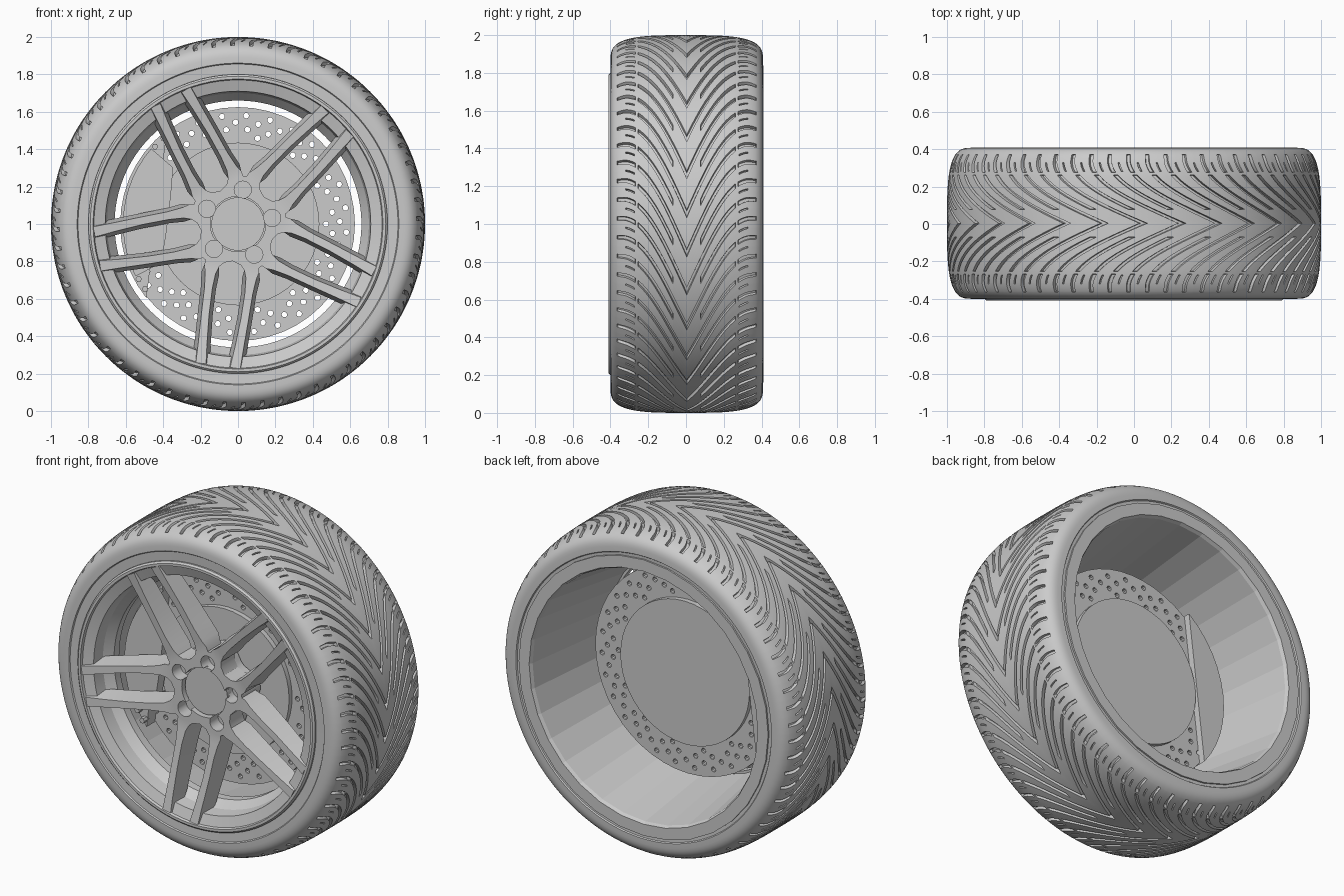
import bpy, bmesh
from math import sin, cos, pi, radians, copysign
from mathutils import Vector

if "Cube" in bpy.data.objects:
    bpy.data.objects.remove(bpy.data.objects["Cube"])


def polar(r, a, y):
    """Point on the wheel, whose axle runs along y at z = 1."""
    return Vector((r * cos(a), y, 1 + r * sin(a)))


def finish(name, bm, smooth=30):
    bmesh.ops.recalc_face_normals(bm, faces=bm.faces)
    mesh = bpy.data.meshes.new(name)
    bm.to_mesh(mesh)
    bm.free()
    if smooth:
        mesh.shade_smooth()
        mesh.set_sharp_from_angle(angle=radians(smooth))
    obj = bpy.data.objects.new(name, mesh)
    bpy.context.collection.objects.link(obj)
    return obj


def skin(bm, rings, close_rings=False):
    """Join equal closed vertex loops with quads."""
    pairs = list(zip(rings, rings[1:]))
    if close_rings:
        pairs.append((rings[-1], rings[0]))
    for a, b in pairs:
        n = len(a)
        for i in range(n):
            j = (i + 1) % n
            bm.faces.new((a[i], a[j], b[j], b[i]))


def lathe(name, profile, steps, smooth=30):
    bm = bmesh.new()
    rings = [[bm.verts.new(polar(r, 2 * pi * i / steps, y)) for i in range(steps)]
             for r, y in profile]
    skin(bm, rings, True)
    return finish(name, bm, smooth)


def prism(bm, outline, y0, y1):
    """Extrude an (x, z) outline along y."""
    rings = []
    for y in (y0, y1):
        rings.append([bm.verts.new((x, y, z)) for x, z in outline])
        bm.faces.new(rings[-1])
    skin(bm, rings)


def circle(r, steps, cx=0, cz=1):
    return [(cx + r * cos(2 * pi * i / steps), cz + r * sin(2 * pi * i / steps))
            for i in range(steps)]


def around(r, a):
    p = polar(r, a, 0)
    return p.x, p.z


def cut(obj, cutter):
    mod = obj.modifiers.new("holes", 'BOOLEAN')
    mod.operation, mod.solver, mod.object = 'DIFFERENCE', 'EXACT', cutter
    bpy.context.view_layer.objects.active = obj
    bpy.ops.object.modifier_apply(modifier=mod.name)
    bpy.data.objects.remove(cutter)
    obj.data.set_sharp_from_angle(angle=radians(30))


# Tyre: grid sheared into chevrons, so that grooves follow its columns
PITCHES, HALF, DEPTH = 30, 0.404, 0.02
# Each groove: centre in the pitch, half width, spans of |y| where it is cut
GROOVES = [
    (0.02, 0.03, ((0.28, 0.32),)),
    (0.26, 0.08, ((0.0, 0.255), (0.275, 0.365))),
    (0.52, 0.03, ((0.28, 0.32),)),
    (0.76, 0.08, ((0.075, 0.255), (0.275, 0.365))),
]


def tread_row(k, y):
    """Angles and radii of one pitch in a row of the tread."""
    t = min(abs(y) / 0.34, 1)
    crown = 0.86 + 0.14 * max(0, 1 - (abs(y) / HALF) ** 3.4) ** 0.3
    shear = 0.5 * sin(t * pi / 2)
    for centre, half, spans in GROOVES:
        half *= 1 - 0.5 * t
        inside = any(a <= abs(y) <= b for a, b in spans)
        for side, low in ((-1.25, 0), (-0.9, 1), (0.9, 1), (1.25, 0)):
            phi = 2 * pi * (k + centre + side * half) / PITCHES
            yield phi + shear, crown - (DEPTH if inside and low else 0)


bm = bmesh.new()
rows = [sin(pi / 2 * i / 26) * HALF for i in range(27)]
for _, _, spans in GROOVES:
    for a, b in spans:
        rows += [a, b, b + 0.004] + ([a - 0.004] if a else [])
rows = sorted({round(y, 4) for y in rows})
rows = [-y for y in reversed(rows[1:])] + rows
rings = []
for y in rows:
    rings.append([bm.verts.new(polar(r, a, y + 0.004))
                  for k in range(PITCHES) for a, r in tread_row(k, y)])
# Sidewalls, stepped in above the beads
for end in (-1, 1):
    for r, y in ((0.855, 0.397), (0.80, 0.394), (0.78, 0.36)):
        ring = [bm.verts.new(polar(r, a, copysign(y, end) + 0.004))
                for k in range(PITCHES) for a, _ in tread_row(k, HALF)]
        if end > 0:
            rings.append(ring)
        else:
            rings.insert(0, ring)
skin(bm, rings, True)
finish("tyre", bm)

# Rim: smooth front lip and faceted, slightly conical barrel
lathe("rim_lip", [(0.80, -0.38), (0.80, -0.40), (0.79, -0.41), (0.775, -0.41),
                  (0.77, -0.395), (0.71, -0.375), (0.70, -0.30), (0.66, -0.25),
                  (0.66, -0.20), (0.78, -0.20)], 96)
lathe("rim_barrel", [(0.67, -0.24), (0.76, 0.39), (0.77, 0.41), (0.84, 0.41),
                     (0.84, 0.38), (0.79, 0.30), (0.72, -0.24)], 32, 0)

# Five twin spokes: sections give radius, inner and outer offset, front, back
SECTIONS = [
    (0.765, 0.065, 0.12, -0.405, -0.34),
    (0.66, 0.075, 0.122, -0.388, -0.28),
    (0.50, 0.086, 0.127, -0.362, -0.24),
    (0.36, 0.088, 0.13, -0.345, -0.21),
    (0.28, 0.082, 0.138, -0.335, -0.20),
    (0.24, 0.068, 0.148, -0.33, -0.20),
    (0.215, 0.045, 0.145, -0.33, -0.20),
    (0.20, 0.0, 0.13, -0.33, -0.20),
]
FIRST_SPOKE, FIRST_LUG, FIFTH = radians(46), radians(10), 2 * pi / 5
bm = bmesh.new()
for k in range(5):
    a = FIRST_SPOKE + k * FIFTH
    out = Vector((cos(a), 0, sin(a)))
    across = Vector((-sin(a), 0, cos(a)))
    for side in (-1, 1):
        rings = []
        for u, v0, v1, front, back in SECTIONS:
            flare = 0.02 if u > 0.25 else 0
            corners = ((v0, front), (v1, front), (v1 + flare, back), (v0 - flare, back))
            rings.append([bm.verts.new(out * u + across * v * side + Vector((0, y, 1)))
                          for v, y in corners])
        skin(bm, rings)
        bm.faces.new(rings[0])
        bm.faces.new(rings[-1])
finish("spokes", bm)

# Hub with five lobes, lug bores and a recessed centre
bm = bmesh.new()
steps = [2 * pi * i / 80 for i in range(80)]
prism(bm, [around(0.23 + 0.03 * cos(5 * (a - FIRST_LUG)), a) for a in steps],
      -0.33, -0.15)
hub = finish("hub", bm)
bm = bmesh.new()
for k in range(5):
    prism(bm, circle(0.046, 24, *around(0.185, FIRST_LUG + k * FIFTH)), -0.40, -0.25)
cut(hub, finish("lug_cutter", bm))
bm = bmesh.new()
prism(bm, circle(0.148, 40), -0.40, -0.29)
cut(hub, finish("centre_cutter", bm))

bm = bmesh.new()
prism(bm, circle(0.142, 40), -0.305, -0.27)
finish("centre_cap", bm)

# Drilled brake disc, with holes in trailing rows
disc = lathe("brake_disc", [(0.40, -0.10), (0.625, -0.10),
                            (0.625, -0.02), (0.40, -0.02)], 48)
bm = bmesh.new()
for k in range(28):
    for i in range(k % 2, 4):
        a = 2 * pi * k / 28 - 0.1 * i
        prism(bm, circle(0.015, 10, *around(0.47 + 0.037 * i, a)), -0.2, 0.1)
cut(disc, finish("disc_cutter", bm))

bm = bmesh.new()
prism(bm, circle(0.435, 48), -0.13, 0.01)
finish("disc_hat", bm)

# Caliper: a segment straddling the disc, with a raised front pad and bolts
MIDDLE = radians(173)


def segment(r, spread):
    return [around(r, MIDDLE + radians(spread) * i / 6) for i in range(-6, 7)]


bm = bmesh.new()
prism(bm, segment(0.63, 46), -0.18, 0.02)
finish("caliper", bm, 0)
bm = bmesh.new()
inner = [around(r, MIDDLE + radians(s)) for r, s in ((0.46, 34), (0.39, 16),
                                                     (0.39, -16), (0.46, -34))]
prism(bm, segment(0.615, 34) + inner, -0.215, -0.15)
finish("caliper_pad", bm, 0)
bm = bmesh.new()
for angle in (-42, -36, 36, 42):
    prism(bm, circle(0.017, 6, *around(0.607, MIDDLE + radians(angle))), -0.215, -0.17)
finish("caliper_bolts", bm, 0)
